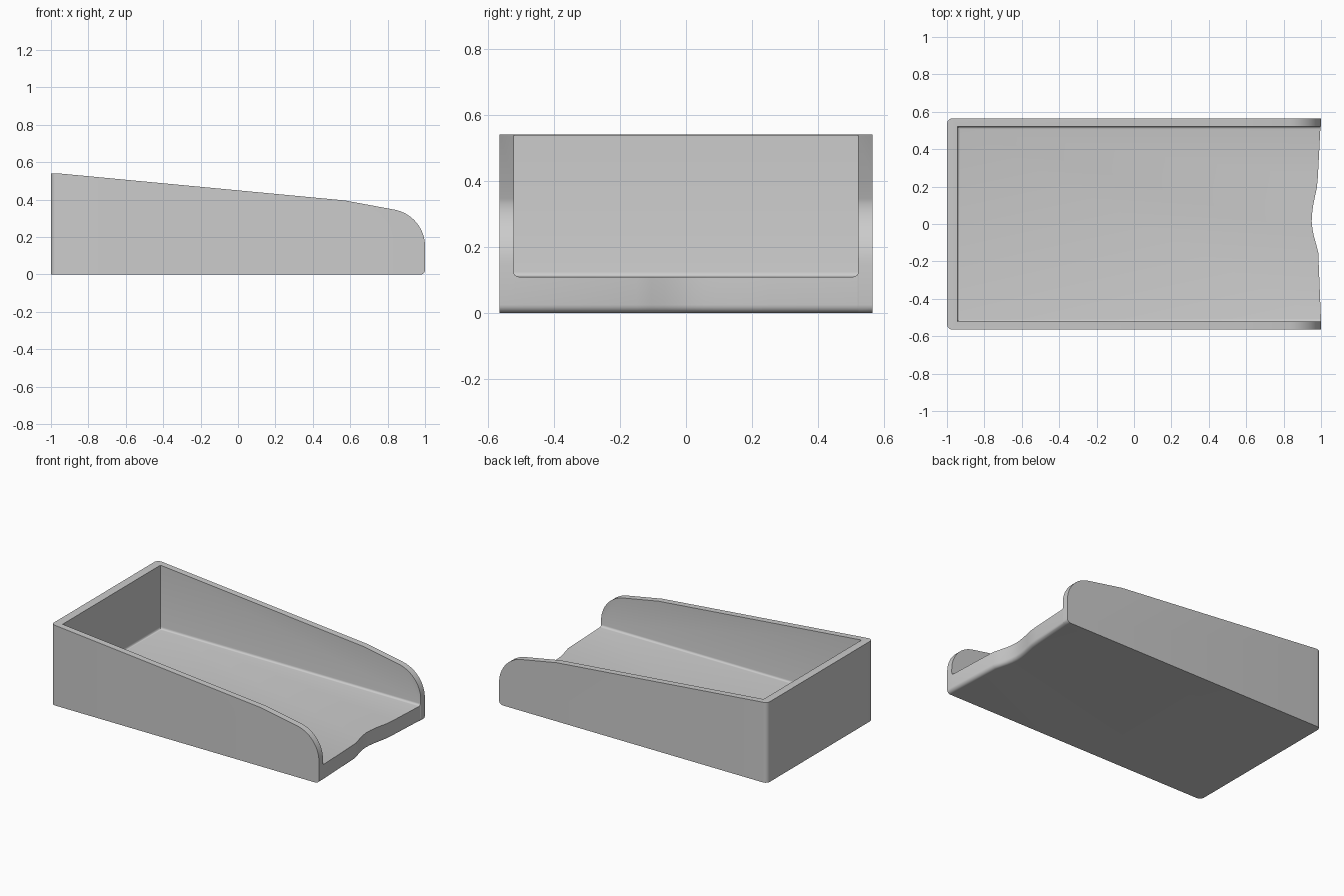
import bpy, bmesh
from math import sin, cos, pi, radians
from mathutils import Vector

if "Cube" in bpy.data.objects:
    bpy.data.objects.remove(bpy.data.objects["Cube"])


def make_object(name, bm):
    bmesh.ops.recalc_face_normals(bm, faces=bm.faces)
    mesh = bpy.data.meshes.new(name)
    bm.to_mesh(mesh)
    bm.free()
    ob = bpy.data.objects.new(name, mesh)
    bpy.context.collection.objects.link(ob)
    return ob


def loft(name, rings):
    bm = bmesh.new()
    loops = [[bm.verts.new(p) for p in ring] for ring in rings]
    n = len(loops[0])
    for a, b in zip(loops, loops[1:]):
        for i in range(n):
            j = (i + 1) % n
            bm.faces.new((a[i], a[j], b[j], b[i]))
    bm.faces.new(loops[0])
    bm.faces.new(loops[-1])
    return make_object(name, bm)


def arc(cx, cy, r, start, end, steps):
    return [(cx + r * cos(radians(start + (end - start) * i / steps)),
             cy + r * sin(radians(start + (end - start) * i / steps)))
            for i in range(steps + 1)]


HALF_W, R = 0.565, 0.025

# Plan outline: rounded back corners, shallow scooped front lip
front = [(1, -HALF_W), (1, -0.52), (.985, -.15), (.973, -.105), (.962, -.065),
         (.954, -.025), (.95, .015), (.952, .055), (.958, .1), (.968, .15),
         (.977, .19), (.983, .25), (.997, .52), (1, .525), (1, HALF_W)]
back = (arc(-0.97, HALF_W - .03, .03, 90, 180, 6)
        + arc(-0.97, -HALF_W + .03, .03, 180, 270, 6))

# Tray body with a rounded lower front edge
rings = []
for i in range(6):
    a = pi / 2 * i / 5
    inset, z = R * (1 - sin(a)), R * (1 - cos(a))
    rings.append([(x - inset, y, z) for x, y in front] + [(x, y, z) for x, y in back])
rings.append([(x, y, 0.7) for x, y in front + back])
tray = loft("tray", rings)

# Cutter for the sloping side profile
profile = [(-1.2, .541), (-.965, .541), (.57, .396)] + arc(.8, .15, .2, 80, 0, 16)
profile += [(1.2, .15), (1.2, 1), (-1.2, 1)]
slope_cutter = loft("slope_cutter", [[(x, y, z) for x, z in profile] for y in (-.8, .8)])

# Cutter for the open-fronted cavity with a small floor fillet
bm = bmesh.new()
bmesh.ops.create_cube(bm, size=1)
bmesh.ops.scale(bm, vec=Vector((2.145, 1.044, 1)), verts=bm.verts)
bmesh.ops.translate(bm, vec=Vector((-.945 + 2.145 / 2, 0, .61)), verts=bm.verts)
floor_edges = [e for e in bm.edges
               if all(v.co.z < .2 for v in e.verts) and not all(v.co.x > 1 for v in e.verts)]
bmesh.ops.bevel(bm, geom=floor_edges, offset=.015, segments=4, profile=.5, affect='EDGES')
cavity_cutter = make_object("cavity_cutter", bm)

# Cut the tray
bpy.context.view_layer.objects.active = tray
for cutter in (slope_cutter, cavity_cutter):
    cutter.hide_render = True
    mod = tray.modifiers.new(cutter.name, 'BOOLEAN')
    mod.operation = 'DIFFERENCE'
    mod.solver = 'EXACT'
    mod.object = cutter
    bpy.ops.object.modifier_apply(modifier=mod.name)
    bpy.data.objects.remove(cutter)

bpy.ops.object.select_all(action='DESELECT')
tray.select_set(True)
bpy.ops.object.shade_smooth_by_angle(angle=radians(25))
